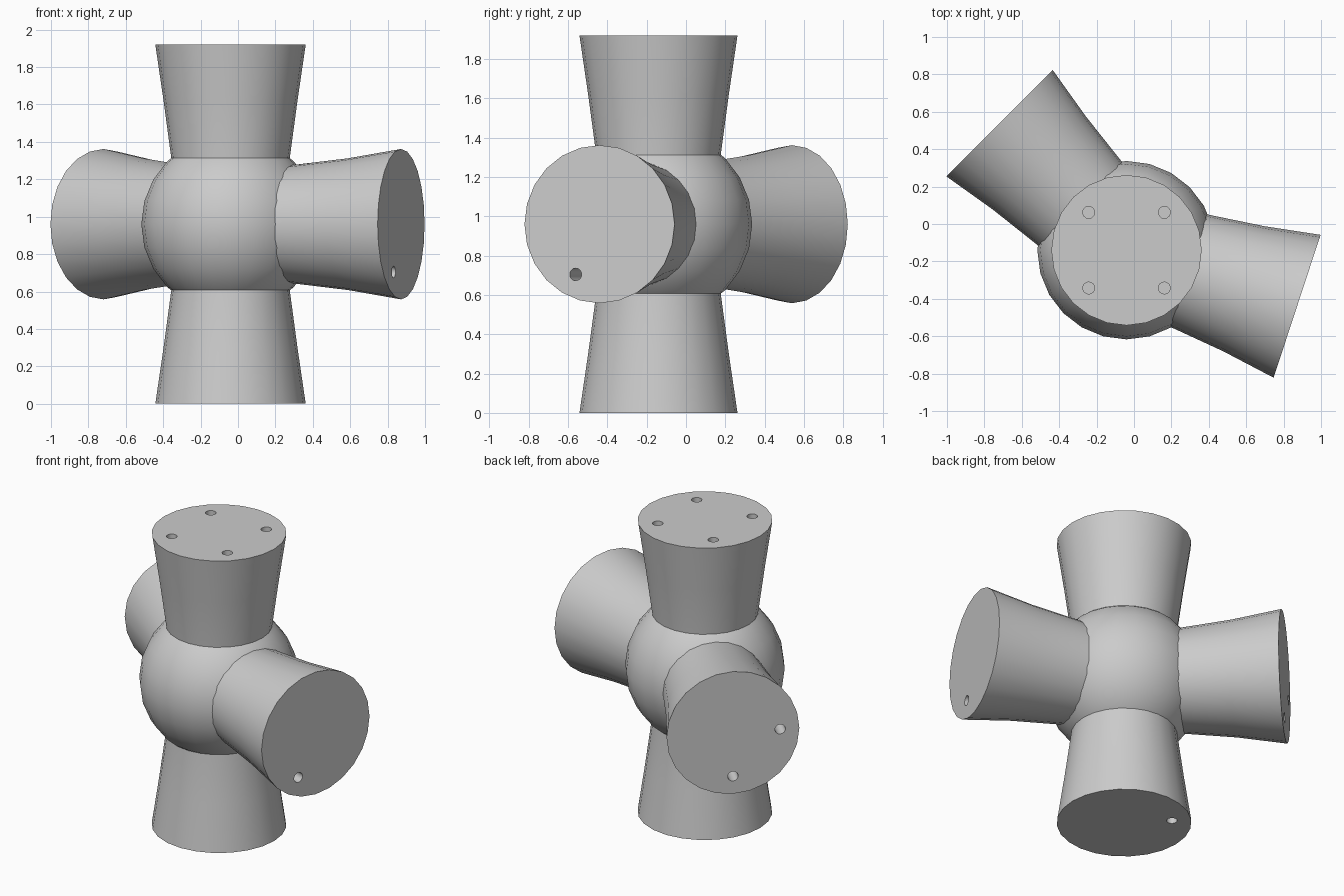
import bpy, bmesh
from math import sin, cos, pi, radians
from mathutils import Matrix, Vector

cube = bpy.data.objects.get("Cube")
if cube:
    bpy.data.objects.remove(cube, do_unlink=True)

CENTRE = Vector((-0.04, -0.14, 0.96))
SIDES = 24
REACH = 0.96          # distance from hub centre to each end face

grey = bpy.data.materials.new("plain grey")
grey.use_nodes = True
colour = (0.6, 0.6, 0.6, 1)
grey.diffuse_color = colour
grey.node_tree.nodes["Principled BSDF"].inputs["Base Color"].default_value = colour


def make_object(name, bm):
    bmesh.ops.recalc_face_normals(bm, faces=bm.faces[:])
    mesh = bpy.data.meshes.new(name)
    bm.to_mesh(mesh)
    bm.free()
    mesh.materials.append(grey)
    ob = bpy.data.objects.new(name, mesh)
    bpy.context.scene.collection.objects.link(ob)
    return ob


def activate(ob):
    bpy.ops.object.select_all(action="DESELECT")
    ob.select_set(True)
    bpy.context.view_layer.objects.active = ob


def smooth(ob):
    activate(ob)
    bpy.ops.object.shade_smooth_by_angle(angle=radians(30))


def arm(name, out, up, hole_turn, middle_radius):
    """Flared socket along out, with four bolt holes in its end face."""
    out, up = Vector(out).normalized(), Vector(up)
    right = up.cross(out)
    frame = Matrix((right, up, out)).transposed().to_4x4()
    frame.translation = CENTRE

    # Flared body, rooted inside the hub
    bm = bmesh.new()
    profile = [(0.31, 0.25), (0.317, 0.355), (middle_radius, 0.66), (0.402, REACH)]
    rings = []
    for r, h in profile:
        rings.append([bm.verts.new((r * cos(2 * pi * i / SIDES), r * sin(2 * pi * i / SIDES), h))
                      for i in range(SIDES)])
    for low, high in zip(rings, rings[1:]):
        for i in range(SIDES):
            j = (i + 1) % SIDES
            bm.faces.new((low[i], low[j], high[j], high[i]))
    bm.faces.new(rings[0])
    bm.faces.new(rings[-1])
    bm.transform(frame)
    body = make_object(name, bm)

    # Bolt hole cutters
    bm = bmesh.new()
    for k in range(4):
        a = radians(hole_turn) + k * pi / 2
        spot = Matrix.Translation((0.286 * cos(a), 0.286 * sin(a), REACH))
        bmesh.ops.create_cone(bm, cap_ends=True, segments=14, radius1=0.032,
                              radius2=0.032, depth=0.4, matrix=spot)
    bm.transform(frame)
    cutter = make_object(name + "_hole_cutter", bm)
    cutter.hide_render = True

    cut = body.modifiers.new("bolt_holes", "BOOLEAN")
    cut.operation = "DIFFERENCE"
    cut.solver = "EXACT"
    cut.object = cutter
    activate(body)
    bpy.ops.object.modifier_apply(modifier=cut.name)
    bpy.data.objects.remove(cutter, do_unlink=True)
    smooth(body)


# Central ball
bm = bmesh.new()
bmesh.ops.create_uvsphere(bm, u_segments=SIDES, v_segments=SIDES // 2, radius=0.477,
                          matrix=Matrix.Translation(CENTRE))
smooth(make_object("hub_ball", bm))

# Upright arms and the two level arms
arm("top_arm", (0, 0, 1), (0, 1, 0), 45, 0.358)
arm("bottom_arm", (0, 0, -1), (0, -1, 0), 45, 0.358)
for name, heading, turn in (("left_arm", -18.2, 63.4), ("right_arm", 135, 0)):
    a = radians(heading)
    arm(name, (cos(a), sin(a), 0), (0, 0, 1), turn, 0.352)
